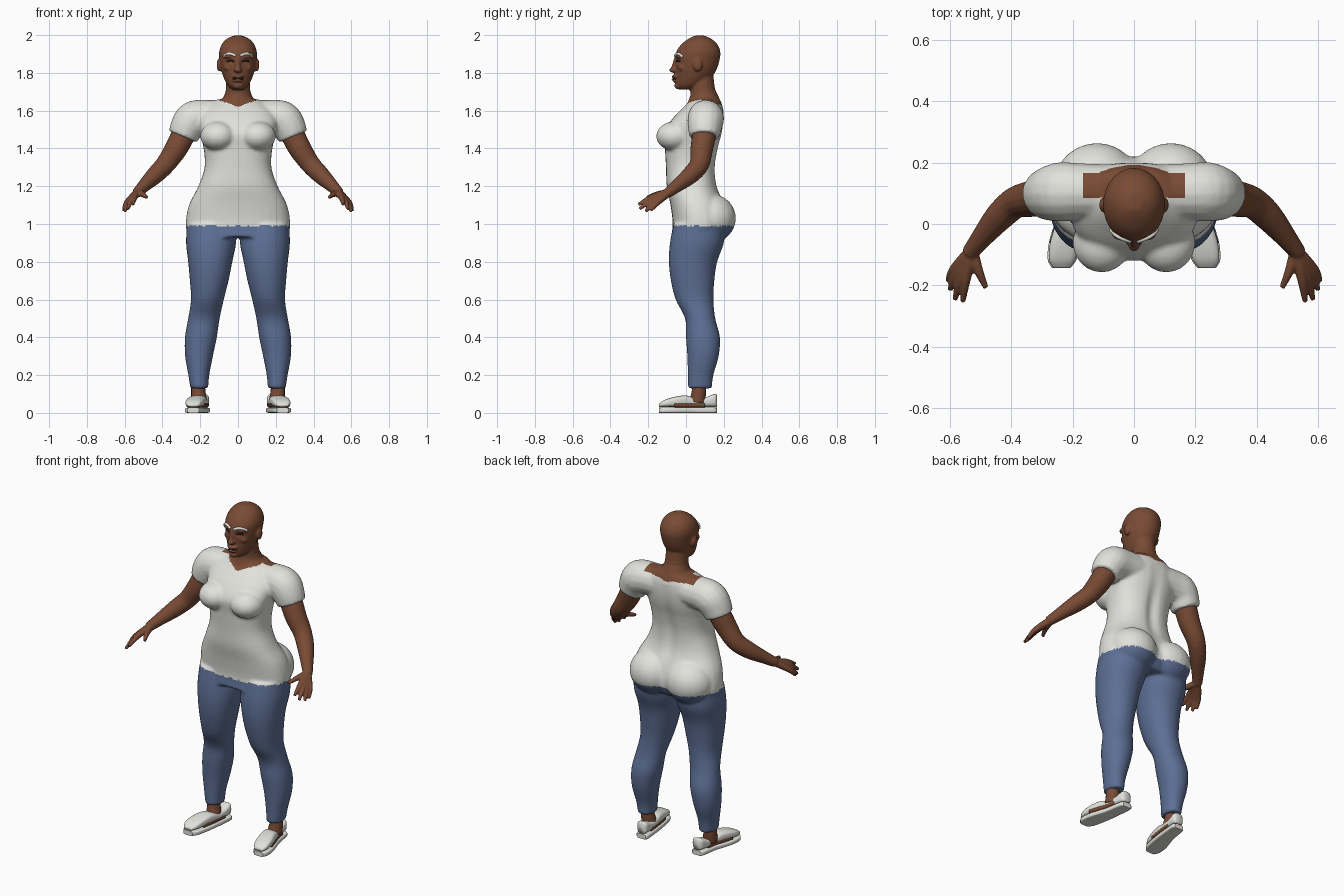
import bpy
import bmesh
from math import sin, cos, tau, exp, copysign
from mathutils import Vector, Matrix

cube = bpy.data.objects.get("Cube")
if cube:
    bpy.data.objects.remove(cube, do_unlink=True)


def material(name, colour):
    mat = bpy.data.materials.new(name)
    mat.use_nodes = True
    mat.diffuse_color = (*colour, 1)
    mat.node_tree.nodes["Principled BSDF"].inputs["Base Color"].default_value = (*colour, 1)
    return mat


SKIN = material("brown_skin", (0.19, 0.07, 0.035))
WHITE = material("white_cloth", (0.76, 0.76, 0.72))
DENIM = material("blue_denim", (0.11, 0.16, 0.30))
DARK = material("dark_brown", (0.04, 0.018, 0.012))


def spline(rows, steps=4):
    """Smoothly resample rows of numbers."""
    rows = [Vector(r) for r in rows]
    out = []
    for i in range(len(rows) - 1):
        a, b = rows[i], rows[i + 1]
        before, after = rows[max(i - 1, 0)], rows[min(i + 2, len(rows) - 1)]
        for k in range(steps):
            t = k / steps
            ta, tb = (b - before) / 2, (after - a) / 2
            out.append(a * (2*t**3 - 3*t*t + 1) + ta * (t**3 - 2*t*t + t)
                       + b * (3*t*t - 2*t**3) + tb * (t**3 - t*t))
    return out + [rows[-1]]


def loft(bm, sections, power=1.0, sides=32):
    """Skin a closed surface over (centre, u, v) rings."""
    def bend(value):
        return copysign(abs(value) ** power, value)
    rings = []
    for c, u, v in sections:
        angles = [tau * k / sides for k in range(sides)]
        rings.append([bm.verts.new(c + u * bend(cos(a)) + v * bend(sin(a))) for a in angles])
    for a, b in zip(rings, rings[1:]):
        for k in range(sides):
            j = (k + 1) % sides
            bm.faces.new((a[k], a[j], b[j], b[k]))
    bm.faces.new(rings[0][::-1])
    bm.faces.new(rings[-1])


def stack(bm, rows, power=1.0):
    """Horizontal rings: height, left, right, front, back."""
    loft(bm, [(Vector(((l + r) / 2, (f + b) / 2, z)), Vector(((r - l) / 2, 0, 0)),
               Vector((0, (b - f) / 2, 0))) for z, l, r, f, b in spline(rows)], power)


def tube(bm, rows, side=1, steps=4):
    """Round limb through rows of x, y, z, radius."""
    rows = spline([(x * side, y, z, r) for x, y, z, r in rows], steps)
    pts = [r.to_3d() for r in rows]
    sections = []
    for i, p in enumerate(pts):
        t = (pts[min(i + 1, len(pts) - 1)] - pts[max(i - 1, 0)]).normalized()
        u = t.cross(Vector((0, 1, 0.1))).normalized()
        sections.append((p, u * rows[i][3], t.cross(u) * rows[i][3]))
    loft(bm, sections, sides=16)


def ball(bm, centre, size):
    bmesh.ops.create_uvsphere(bm, u_segments=24, v_segments=16, radius=1,
                              matrix=Matrix.Translation(centre) @ Matrix.Diagonal((*size, 1)))


def finish(bm, name, mats, voxel=None, smooth=3):
    """Make the object; a voxel size fuses its pieces into one skin."""
    bmesh.ops.recalc_face_normals(bm, faces=bm.faces)
    mesh = bpy.data.meshes.new(name)
    bm.to_mesh(mesh)
    bm.free()
    obj = bpy.data.objects.new(name, mesh)
    bpy.context.collection.objects.link(obj)
    if voxel:
        remesh = obj.modifiers.new("fuse", 'REMESH')
        remesh.mode, remesh.voxel_size = 'VOXEL', voxel
        soften = obj.modifiers.new("soften", 'SMOOTH')
        soften.iterations = smooth
        bpy.context.view_layer.update()
        graph = bpy.context.evaluated_depsgraph_get()
        obj.data = bpy.data.meshes.new_from_object(obj.evaluated_get(graph))
        obj.modifiers.clear()
    obj.data.materials.clear()
    for m in mats:
        obj.data.materials.append(m)
    obj.data.polygons.foreach_set("use_smooth", [True] * len(obj.data.polygons))
    return obj


# Clothed body: trunk, bust, seat, shoulders and legs
bm = bmesh.new()
trunk = [(.93, .265, -.08, .19), (1, .277, -.07, .22), (1.1, .26, -.082, .205),
         (1.2, .21, -.102, .165), (1.3, .177, -.106, .157), (1.4, .182, -.112, .172),
         (1.48, .2, -.118, .192), (1.55, .21, -.078, .2), (1.61, .18, -.022, .197),
         (1.66, .11, .03, .18)]
stack(bm, [(z, -w, w, f, b) for z, w, f, b in trunk], 0.85)
tube(bm, [(0, .095, 1.6, .1), (0, .095, 1.66, .082), (0, .09, 1.7, .067), (0, .088, 1.74, .064)])
leg = [(1.0, .01, .27, -.065, .2), (.9, .01, .275, -.085, .2), (.8, .03, .264, -.091, .165),
       (.7, .05, .255, -.08, .15), (.6, .075, .249, -.055, .145), (.5, .097, .264, -.005, .155),
       (.4, .112, .281, 0, .18), (.3, .133, .28, .007, .173), (.2, .152, .263, .01, .145),
       (.13, .158, .252, .01, .137)]
for s in (1, -1):
    ball(bm, (s * .105, -.06, 1.465), (.095, .098, .078))
    ball(bm, (s * .12, .13, 1.03), (.14, .134, .13))
    tube(bm, [(.08, .105, 1.565, .09), (.17, .105, 1.565, .093), (.235, .105, 1.555, .097),
              (.268, .1, 1.515, .091), (.292, .098, 1.462, .08)], s)
    stack(bm, [(z, *sorted((s * i, s * o)), f, b) for z, i, o, f, b in leg], 0.95)
body = finish(bm, "clothed_body", [WHITE, SKIN, DENIM], .009, 5)
for v in body.data.vertices:                       # hollow along the spine
    x, y, z = v.co
    if y > .1 and 1 < z < 1.6:
        v.co.y -= .016 * exp(-(x / .035) ** 2) * exp(-((z - 1.32) / .18) ** 2)
for p in body.data.polygons:                       # hem and neckline
    x, y, z = p.center
    x = abs(x)
    back_neck = y > .085 and x < .165 and z > 1.632
    front_neck = x < .115 and z > 1.62 + .36 * x
    p.material_index = 2 if z < .99 else 1 if back_neck or front_neck else 0

# Head with nose, lips, chin and ears
bm = bmesh.new()
skull = [(1.712, .03, -.035, .04), (1.735, .055, -.05, .09), (1.775, .076, -.054, .135),
         (1.82, .09, -.055, .163), (1.87, .098, -.059, .178), (1.91, .1, -.052, .182),
         (1.95, .087, -.026, .167), (1.98, .06, .012, .135), (1.997, .024, .045, .098)]
stack(bm, [(z, -w, w, f, b) for z, w, f, b in skull])
tube(bm, [(0, .08, 1.85, .06), (0, .085, 1.76, .063), (0, .09, 1.68, .067)])
ball(bm, (0, -.064, 1.815), (.021, .026, .014))
tube(bm, [(0, -.053, 1.88, .01), (0, -.066, 1.82, .014)])
ball(bm, (0, -.052, 1.781), (.032, .025, .01))
ball(bm, (0, -.052, 1.76), (.028, .022, .01))
ball(bm, (0, -.04, 1.733), (.027, .022, .02))
for s in (1, -1):
    ball(bm, (s * .1, .062, 1.842), (.013, .024, .034))
    ball(bm, (s * .04, -.03, 1.888), (.035, .025, .012))
    ball(bm, (s * .05, -.012, 1.828), (.026, .03, .022))
head = finish(bm, "head", [SKIN], .006, 3)
for v in head.data.vertices:                       # eye sockets
    if v.co.y < .02:
        d = ((abs(v.co.x) - .04) / .022) ** 2 + ((v.co.z - 1.862) / .013) ** 2
        v.co.y += .009 * exp(-d)
bpy.context.view_layer.update()


def on_face(x, z):
    hit, spot, normal, index = head.ray_cast((x, -1, z), (0, 1, 0))
    return spot if hit else Vector((x, -.04, z))


# Eyebrows, closed eyes and mouth laid on the face
def face_strip(name, mat, points, radius):
    bm = bmesh.new()
    for s in (1, -1):
        tube(bm, [(*on_face(x, z), radius) for x, z in points], s, 3)
    finish(bm, name, [mat])


face_strip("eyebrows", WHITE, [(.012, 1.89), (.03, 1.899), (.055, 1.9), (.075, 1.885)], .0075)
face_strip("eyes", DARK, [(.022, 1.861), (.04, 1.864), (.058, 1.86)], .004)
face_strip("mouth", DARK, [(0, 1.77), (.014, 1.77), (.025, 1.769)], .004)
bm = bmesh.new()
ball(bm, on_face(0, 1.766), (.009, .006, .003))
finish(bm, "teeth", [WHITE])

# Arms, hands, shoes and feet
fingers = [[(.548, -.183, 1.14), (.557, -.252, 1.103)], [(.565, -.178, 1.128), (.583, -.246, 1.08)],
           [(.578, -.166, 1.118), (.599, -.214, 1.067)], [(.587, -.149, 1.115), (.606, -.186, 1.072)]]
shoe = [(-.143, .237, .026, .048), (-.115, .234, .043, .068), (-.06, .225, .048, .085),
        (0, .211, .044, .092), (.05, .2, .039, .079), (.1, .193, .037, .081),
        (.15, .187, .034, .1), (.163, .186, .024, .096)]


def along(bm, rows, low, power, top=None, grow=0):
    """Upright rings running from toe to heel."""
    sections = []
    for y, x, w, high in spline(rows):
        high = top or high
        sections.append((Vector((s * x, y, (low + high) / 2)), Vector((w + grow, 0, 0)),
                         Vector((0, 0, (high - low) / 2))))
    loft(bm, sections, power)


for s, side in ((1, "left"), (-1, "right")):
    bm = bmesh.new()
    tube(bm, [(.25, .1, 1.53, .06), (.29, .095, 1.47, .063), (.33, .083, 1.395, .06),
              (.385, .07, 1.315, .052), (.44, .022, 1.258, .047), (.5, -.05, 1.2, .034),
              (.535, -.095, 1.165, .027)], s)
    for knuckle, tip in fingers:
        tube(bm, [(.53, -.09, 1.168, .022), (*knuckle, .016), (*tip, .0085)], s)
    tube(bm, [(.525, -.095, 1.165, .02), (.505, -.155, 1.157, .015), (.482, -.207, 1.14, .009)], s)
    finish(bm, side + "_arm", [SKIN], .005, 2)

    bm = bmesh.new()
    along(bm, shoe, 0, .4, top=.028, grow=.004)
    finish(bm, side + "_sole", [WHITE])
    bm = bmesh.new()
    along(bm, shoe, .032, .65)
    finish(bm, side + "_shoe_upper", [WHITE])
    bm = bmesh.new()
    along(bm, shoe[2:6], .026, .7, top=.056, grow=.002)
    tube(bm, [(.212, .072, .17, .036), (.21, .068, .11, .038), (.205, .06, .06, .042)], s)
    finish(bm, side + "_foot", [SKIN])

bpy.ops.object.select_all(action='DESELECT')
for obj in bpy.data.objects:
    if "sole" in obj.name:
        obj.select_set(True)
        bpy.context.view_layer.objects.active = obj
bpy.ops.object.shade_smooth_by_angle()
